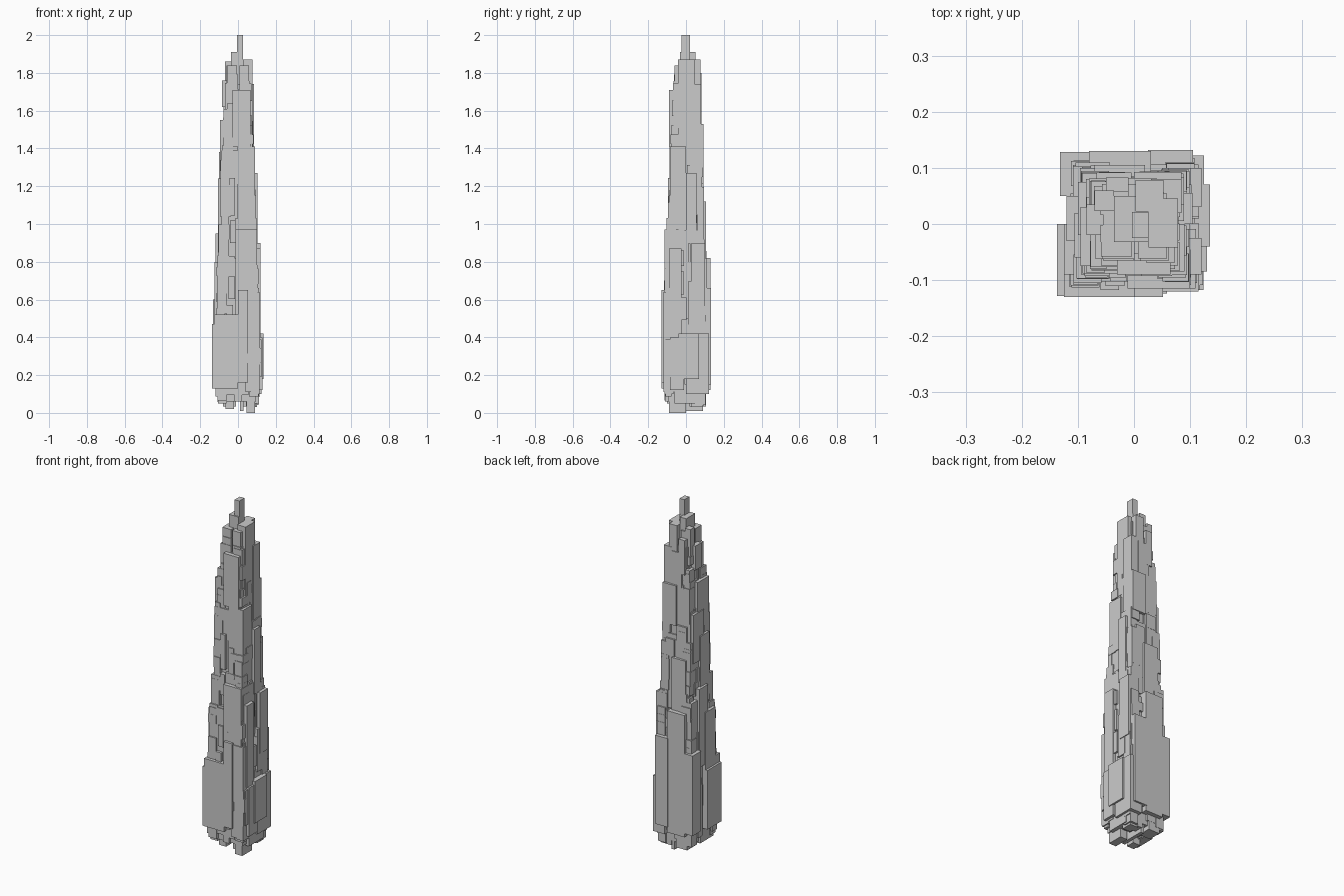
import bpy, bmesh, random
from mathutils import Matrix, Vector

random.seed(11)


def boxes(name, items):
    """One object from (x0, x1, y0, y1, z0, z1) blocks."""
    bm = bmesh.new()
    for x0, x1, y0, y1, z0, z1 in items:
        m = Matrix.Translation(((x0 + x1) / 2, (y0 + y1) / 2, (z0 + z1) / 2))
        s = Matrix.Diagonal((x1 - x0, y1 - y0, z1 - z0, 1))
        bmesh.ops.create_cube(bm, size=1, matrix=m @ s)
    me = bpy.data.meshes.new(name)
    bm.to_mesh(me)
    bm.free()
    ob = bpy.data.objects.new(name, me)
    bpy.context.collection.objects.link(ob)


# outer reach of the tower by height: z -> half width
PROFILE = [(0, .085), (.05, .115), (.12, .128), (.5, .126), (.8, .117), (.97, .106),
           (1.25, .099), (1.42, .091), (1.6, .083), (1.75, .074), (1.88, .058)]


def reach(z):
    for (a, ra), (b, rb) in zip(PROFILE, PROFILE[1:]):
        if z <= b:
            return ra + (rb - ra) * (z - a) / (b - a)
    return PROFILE[-1][1]


# stepped inner core
core = []
for z0, z1 in [(.06, .12), (.12, .5), (.5, .8), (.8, 1.0), (1.0, 1.25),
               (1.25, 1.42), (1.42, 1.6), (1.6, 1.74)]:
    r = min(reach(z0), reach(z1)) - .022
    core.append((-r, r, -r, r, z0, z1))
boxes("tower_core", core)

# spire and crown blocks
boxes("spire", [(-.004, .026, -.025, .021, 1.7, 2.0)])
boxes("crown_blocks", [
    (-.036, .004, .022, .05, 1.7, 1.91), (-.036, .026, -.032, .022, 1.7, 1.91),
    (.026, .078, -.042, .045, 1.41, 1.87), (.003, .053, -.023, .078, 1.6, 1.87),
    (-.07, -.036, .023, .06, 1.7, 1.86), (-.05, -.01, .04, .083, 1.6, 1.80),
    (-.085, -.05, -.02, .035, 1.62, 1.76), (-.055, .0, -.065, -.02, 1.6, 1.75)])

# large front slabs
boxes("front_slabs", [
    (-.03, .065, -.09, -.04, 1.41, 1.71), (-.002, .09, -.085, 0, .95, 1.41),
    (-.012, .10, -.115, -.03, .25, .97), (-.137, .0, -.128, .0, .13, .47),
    (-.125, .001, -.13, -.05, .13, .52), (0, .052, -.13, -.06, .16, .65),
    (.04, .115, -.12, -.03, .11, .64), (-.095, -.02, -.075, .03, 1.28, 1.55),
    (-.088, -.0, -.088, 0, 1.32, 1.39)])

# large right slabs
boxes("right_slabs", [
    (.05, .12, -.09, -.025, .4, .87), (.05, .135, -.04, .07, .18, .42),
    (.05, .125, 0, .122, .1, .42), (.05, .13, -.085, -.01, .12, .40),
    (.03, .104, 0, .055, .9, 1.27), (.03, .085, .02, .08, 1.45, 1.74),
    (.05, .12, .03, .10, .55, .90)])

# large back and left slabs
boxes("back_slabs", [
    (.025, .105, .05, .132, .15, .66), (-.132, -.03, .05, .128, .14, .60),
    (-.08, .03, .05, .13, .12, .82), (-.07, .02, .03, .105, .7, 1.12),
    (.0, .085, .02, .093, 1.3, 1.53), (-.03, .04, .02, .082, 1.42, 1.72)])
boxes("left_slabs", [
    (-.12, -.05, -.03, .05, .5, .95), (-.106, -.03, -.06, .02, .85, 1.24),
    (-.10, -.03, -.02, .075, 1.1, 1.38), (-.125, -.05, -.09, .0, .4, .8)])

# uneven blocks under the base
boxes("base_blocks", [
    (.045, .09, -.09, 0, 0, .13), (-.065, -.02, -.08, -.03, .02, .13),
    (.01, .03, -.06, .09, .01, .13), (.05, .10, .03, .09, .03, .13),
    (-.105, -.06, -.1, .02, .05, .14), (-.08, -.01, .03, .105, .035, .14),
    (-.02, .02, -.11, -.03, .06, .14), (.08, .112, -.06, .07, .05, .15)])

# irregular plates covering each side of the tower
for name, quarter in [("front", 0), ("right", 1), ("back", 2), ("left", 3)]:
    turn = Matrix.Rotation(quarter * 1.5707963, 3, 'Z')
    plates = []
    z = .06
    while z < 1.72:
        for lane in (-.75, -.3, .3, .75):
            z0 = z + random.uniform(-.03, .05)
            z1 = min(z0 + random.choice((.05, .08, .12, .2, .3)), 1.84)
            r = min(reach(z0), reach(z1))
            out = r * random.uniform(.84, .98)
            half = random.uniform(.014, .036)
            mid = lane * r + random.uniform(-.012, .012)
            a, b = max(mid - half, -r * .93), min(mid + half, r * .93)
            p = turn @ Vector((a, -out, z0))
            q = turn @ Vector((b, -out + .05, z1))
            plates.append((min(p.x, q.x), max(p.x, q.x),
                           min(p.y, q.y), max(p.y, q.y), z0, z1))
        z += .105
    boxes(name + "_plates", plates)
